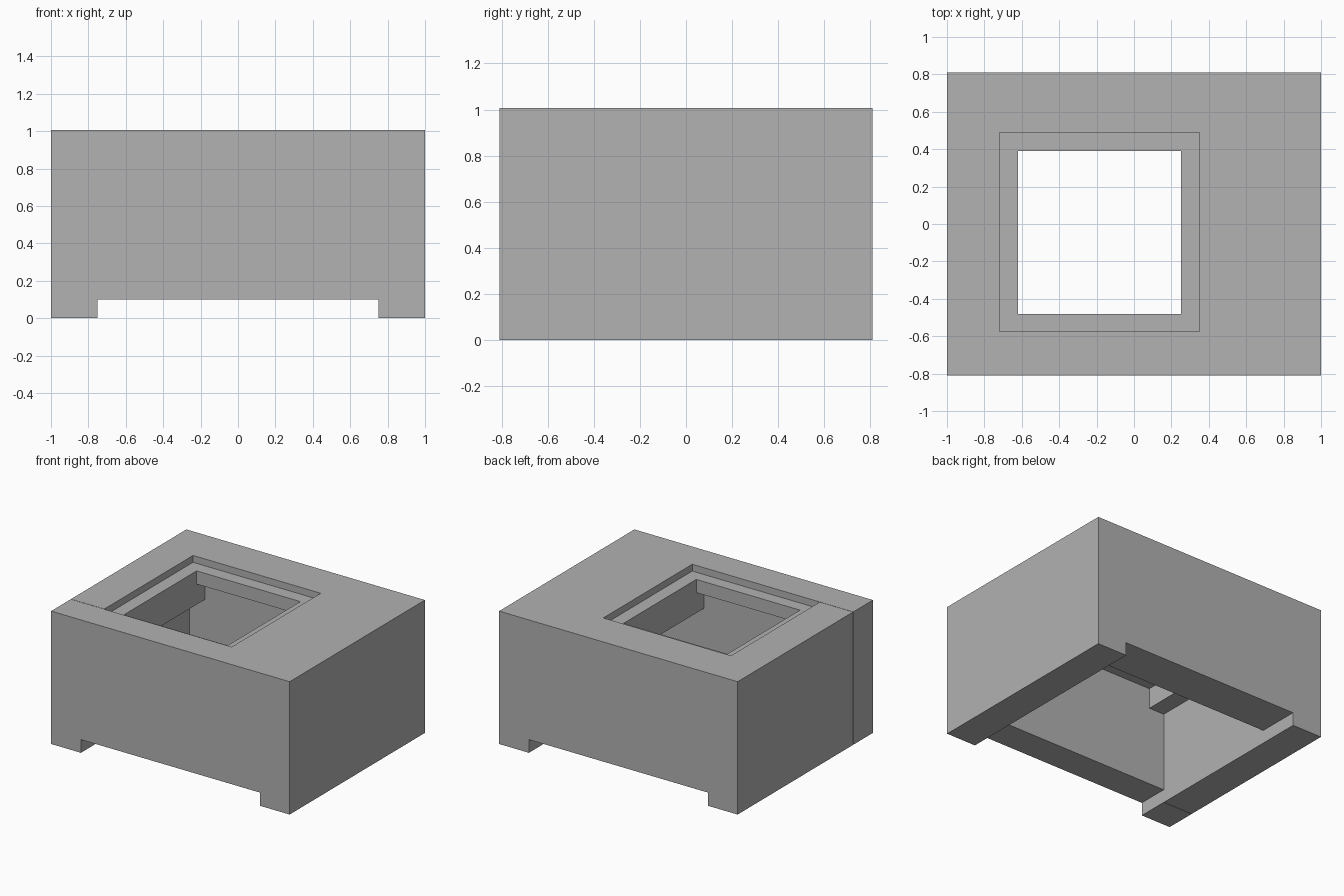
import bpy

# Remove only the default cube
default = bpy.data.objects.get("Cube")
if default:
    bpy.data.objects.remove(default, do_unlink=True)

HEIGHT = 1.007      # overall height
DEPTH = 0.81        # half depth
SEAM_Y = -0.575     # inner face of the front wall, and joint line
BACK_Y = 0.49       # inner face of the back wall

grey = bpy.data.materials.new("plain grey")
grey.use_nodes = True
colour = (0.445, 0.445, 0.445, 1)
grey.diffuse_color = colour
grey.node_tree.nodes["Principled BSDF"].inputs["Base Color"].default_value = colour


def box(name, xs, ys, zs):
    """Box spanning the given ranges on each axis."""
    spans = (xs, ys, zs)
    bpy.ops.mesh.primitive_cube_add(size=1)
    obj = bpy.context.object
    obj.name = name
    for v in obj.data.vertices:
        v.co = [hi if c > 0 else lo for c, (lo, hi) in zip(v.co, spans)]
    obj.data.materials.append(grey)
    return obj


def cut(target, name, xs, ys, zs):
    """Cut a box out of the target, then discard the cutter."""
    cutter = box(name, xs, ys, zs)
    cutter.hide_render = True
    mod = target.modifiers.new(name, "BOOLEAN")
    mod.operation = "DIFFERENCE"
    mod.solver = "EXACT"
    mod.object = cutter
    bpy.context.view_layer.objects.active = target
    bpy.ops.object.modifier_apply(modifier=mod.name)
    bpy.data.objects.remove(cutter, do_unlink=True)


# Outer block
housing = box("housing", (-1, 1), (-DEPTH, DEPTH), (0, HEIGHT))

# Passage under the front and back walls, leaving two side feet
cut(housing, "foot_gap", (-0.75, 0.75), (-1, 1), (-0.2, 0.1))

# Wide lower chamber, narrower upper chamber, opening and stepped rim
cut(housing, "lower_chamber", (-0.75, 0.75), (SEAM_Y, BACK_Y), (-0.2, 0.7))
cut(housing, "upper_chamber", (-0.62, 0.25), (SEAM_Y, BACK_Y), (0.6, 0.855))
cut(housing, "opening", (-0.62, 0.25), (-0.48, 0.39), (0.8, 1.2))
cut(housing, "rim_recess", (-0.72, 0.35), (SEAM_Y, BACK_Y), (0.955, 1.2))

# Hairline joint around the right side: top, outer face and foot
groove = 0.003
joint = (SEAM_Y, SEAM_Y + groove)
cut(housing, "joint_top", (-1.1, -0.7), joint, (HEIGHT - groove, 1.2))
cut(housing, "joint_side", (-1.1, -1 + groove), joint, (-0.2, 1.2))
cut(housing, "joint_foot", (-1.1, -0.7), joint, (-0.2, groove))
